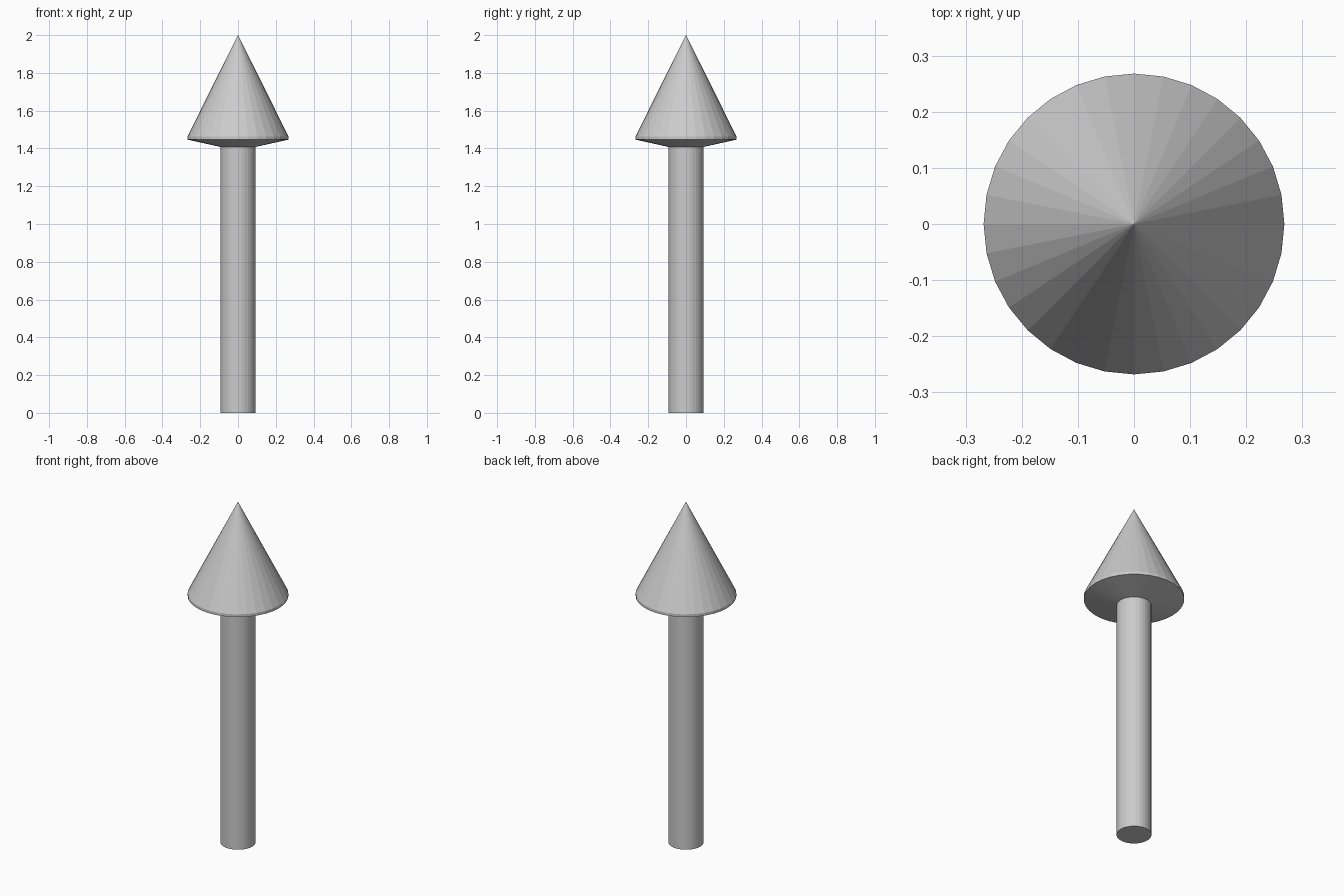
import bpy, bmesh
from math import sin, cos, tau

if "Cube" in bpy.data.objects:
    bpy.data.objects.remove(bpy.data.objects["Cube"])

SIDES = 32


def lathe(name, profile):
    """Revolve (radius, z) points around z; radius 0 at an end makes a tip."""
    bm = bmesh.new()
    rings = []
    for r, z in profile:
        count = SIDES if r > 0 else 1
        rings.append([bm.verts.new((r * cos(tau * i / SIDES), r * sin(tau * i / SIDES), z))
                      for i in range(count)])
    for low, high in zip(rings, rings[1:]):
        for i in range(SIDES):
            j = (i + 1) % SIDES
            if len(high) == 1:
                bm.faces.new((low[i], low[j], high[0]))
            else:
                bm.faces.new((low[i], low[j], high[j], high[i]))
    # close the flat bottom
    bm.faces.new(rings[0][::-1])
    bmesh.ops.recalc_face_normals(bm, faces=bm.faces)
    mesh = bpy.data.meshes.new(name)
    bm.to_mesh(mesh)
    bm.free()
    obj = bpy.data.objects.new(name, mesh)
    bpy.context.collection.objects.link(obj)
    return obj


# One continuous arrow: shaft, flared underside, thin rim, pointed head
lathe("arrow", [
    (0.093, 0.0),
    (0.093, 1.408),
    (0.268, 1.447),
    (0.268, 1.463),
    (0.0, 2.0),
])
